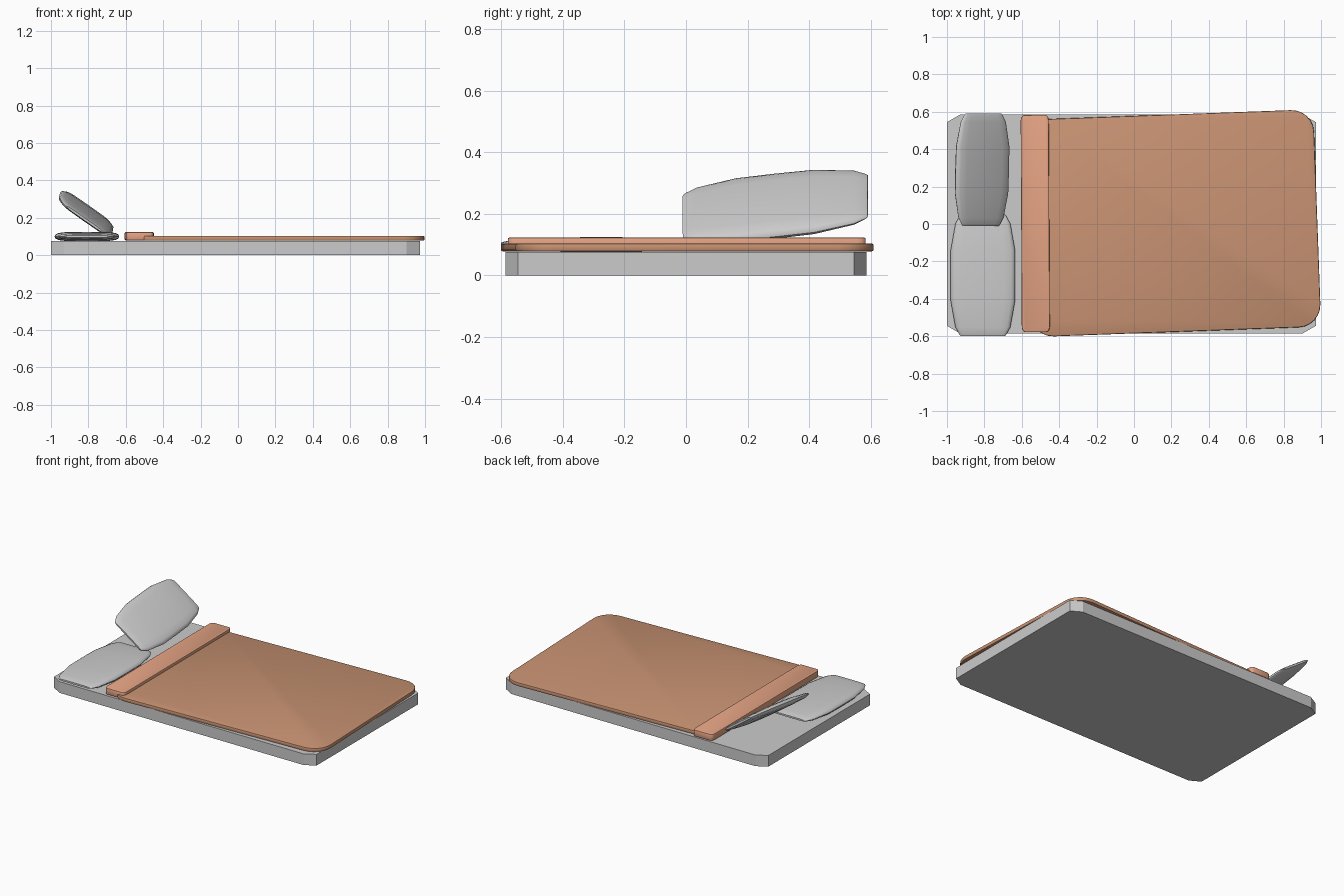
import bpy, bmesh
from math import sin, cos, pi, radians
from mathutils import Matrix, Vector

if "Cube" in bpy.data.objects:
    bpy.data.objects.remove(bpy.data.objects["Cube"])


def finish(name, bm, color=None, angle=None):
    bmesh.ops.recalc_face_normals(bm, faces=bm.faces)
    me = bpy.data.meshes.new(name)
    bm.to_mesh(me)
    bm.free()
    ob = bpy.data.objects.new(name, me)
    bpy.context.collection.objects.link(ob)
    if color:
        mat = bpy.data.materials.new(name + "_colour")
        mat.diffuse_color = (*color, 1)
        mat.use_nodes = True
        mat.node_tree.nodes["Principled BSDF"].inputs["Base Color"].default_value = mat.diffuse_color
        me.materials.append(mat)
    if angle:
        bpy.ops.object.select_all(action='DESELECT')
        ob.select_set(True)
        bpy.context.view_layer.objects.active = ob
        bpy.ops.object.shade_smooth_by_angle(angle=radians(angle))
    return ob


def slab(name, outline, z0, z1, color=None, bevel=0, angle=None):
    """Extrude an outline upward, optionally rounding its rims."""
    bm = bmesh.new()
    face = bm.faces.new([bm.verts.new((x, y, z0)) for x, y in outline])
    ext = bmesh.ops.extrude_face_region(bm, geom=[face], use_keep_orig=True)
    top = [v for v in ext['geom'] if isinstance(v, bmesh.types.BMVert)]
    bmesh.ops.translate(bm, verts=top, vec=(0, 0, z1 - z0))
    if bevel:
        rims = [e for e in bm.edges if abs(e.verts[0].co.z - e.verts[1].co.z) < 1e-6]
        bmesh.ops.bevel(bm, geom=rims, offset=bevel, segments=2, profile=0.5,
                        affect='EDGES')
    return finish(name, bm, color, angle)


def round_rect(x0, x1, y0, y1, rx, ry, seg, turn=0):
    """Rectangle with rounded (or chamfered, seg=1) corners, turned about its centre."""
    cx, cy = (x0 + x1) / 2, (y0 + y1) / 2
    hx, hy = (x1 - x0) / 2, (y1 - y0) / 2
    pts = []
    for q, (sx, sy) in enumerate([(1, 1), (-1, 1), (-1, -1), (1, -1)]):
        for i in range(seg + 1):
            a = (q + i / seg) * pi / 2
            x = sx * (hx - rx) + rx * cos(a)
            y = sy * (hy - ry) + ry * sin(a)
            pts.append((cx + x * cos(turn) - y * sin(turn),
                        cy + x * sin(turn) + y * cos(turn)))
    return pts


def pillow(name, length, matrix):
    """Loft a lens section along local y; narrow, thin ends and a full middle."""
    stations = [(1, .118, .006), (.97, .126, .010), (.85, .147, .016),
                (.42, .172, .023), (0, .173, .025)]
    stations = [(-t, w, h) for t, w, h in stations] + stations[-2::-1]
    quarter = [(1, 0), (.97, .45), (.88, .75), (.66, .95)]
    half = quarter + [(0, 1)] + [(-x, z) for x, z in quarter[::-1]]
    section = half + [(x, -z) for x, z in half[-2:0:-1]]
    bm = bmesh.new()
    rings = [[bm.verts.new((x * w, t * length / 2, z * h)) for x, z in section]
             for t, w, h in stations]
    n = len(section)
    for a, b in zip(rings, rings[1:]):
        for i in range(n):
            j = (i + 1) % n
            bm.faces.new((a[i], a[j], b[j], b[i]))
    bm.faces.new(rings[0])
    bm.faces.new(rings[-1])
    bm.transform(matrix)
    return finish(name, bm, angle=40)


# Mattress with chamfered corners
slab("mattress", round_rect(-1.0, .972, -.585, .585, .07, .04, 1), 0, .076)

# Blanket, lying slightly askew
slab("blanket", round_rect(-.57, .98, -.577, .585, .12, .12, 6, radians(2.1)),
     .078, .104, (.58, .29, .17), .006, 35)

# Folded-back strip at the head of the blanket
slab("blanket_fold", round_rect(-.603, -.453, -.578, .583, .018, .03, 3, radians(.3)),
     .08, .123, (.78, .37, .23), .005, 35)

# Pillow lying flat
pillow("flat_pillow", .65, Matrix.Translation((-.808, -.275, .1)))

# Pillow propped up at an angle
y_axis = Vector((.015, .6, .065)).normalized()
x_axis = Vector((cos(radians(35)), 0, -sin(radians(35))))
z_axis = x_axis.cross(y_axis).normalized()
prop = Matrix((x_axis, y_axis, z_axis)).transposed().to_4x4()
pillow("propped_pillow", .604, Matrix.Translation((-.812, .29, .225)) @ prop)
